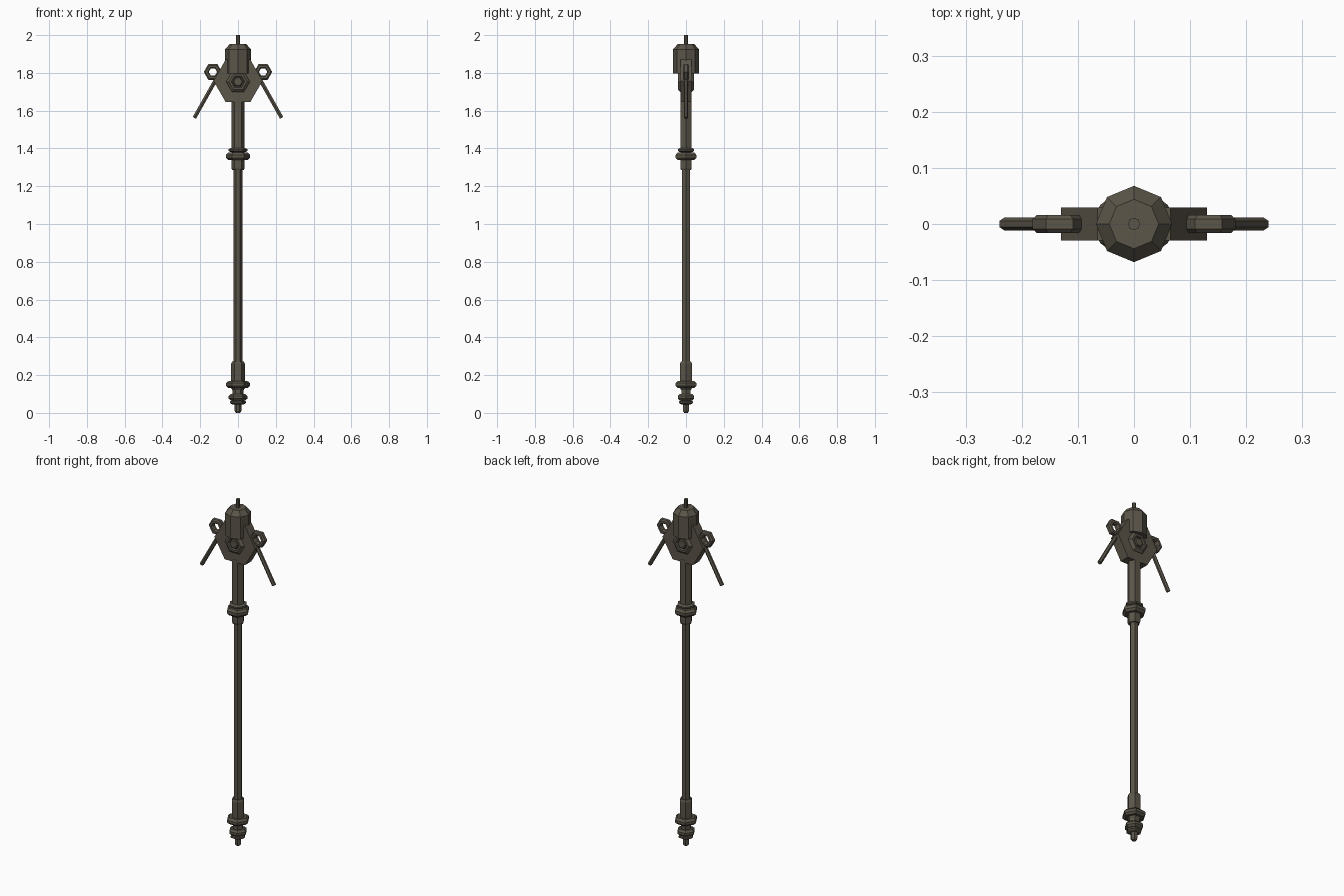
import bpy, bmesh, math
from mathutils import Matrix, Vector

if "Cube" in bpy.data.objects:
    bpy.data.objects.remove(bpy.data.objects["Cube"])

mat = bpy.data.materials.new("dark bronze")
mat.diffuse_color = (0.105, 0.092, 0.068, 1)
mat.use_nodes = True
mat.node_tree.nodes["Principled BSDF"].inputs["Base Color"].default_value = mat.diffuse_color


def lathe(name, profile, sides, matrix=Matrix(), closed=False):
    """Revolve (radius, height) points about local z with flat sides."""
    bm = bmesh.new()
    rings = []
    for r, h in profile:
        rings.append([bm.verts.new((r * math.cos(2 * math.pi * i / sides),
                                    r * math.sin(2 * math.pi * i / sides), h))
                      for i in range(sides)])
    pairs = list(zip(rings, rings[1:]))
    if closed:
        pairs.append((rings[-1], rings[0]))
    else:
        bm.faces.new(rings[0])
        bm.faces.new(rings[-1])
    for a, b in pairs:
        for i in range(sides):
            j = (i + 1) % sides
            bm.faces.new((a[i], a[j], b[j], b[i]))
    bm.transform(matrix)
    bmesh.ops.recalc_face_normals(bm, faces=bm.faces[:])
    me = bpy.data.meshes.new(name)
    bm.to_mesh(me)
    bm.free()
    me.materials.append(mat)
    ob = bpy.data.objects.new(name, me)
    bpy.context.collection.objects.link(ob)
    return ob


def along_y(x, z, sign=1):
    """Local z points along world y (sign 1 = towards -y)."""
    return Matrix.Translation((x, 0, z)) @ Matrix.Rotation(sign * math.pi / 2, 4, 'X')


def collar(name, z0, z1, r):
    """Hexagonal ring with chamfered rims."""
    c = (z1 - z0) * 0.3
    lathe(name, [(r - 0.012, z0), (r, z0 + c), (r, z1 - c), (r - 0.012, z1)], 6)


# Shaft, sleeves and foot
lathe("shaft", [(0.023, 0.2), (0.023, 1.35)], 6)
lathe("lower_sleeve", [(0.029, 0.05), (0.029, 0.12), (0.036, 0.13),
                       (0.036, 0.262), (0.03, 0.272)], 6)
lathe("upper_sleeve", [(0.03, 1.285), (0.035, 1.295), (0.035, 1.66)], 6)
lathe("foot_tip", [(0.011, 0), (0.018, 0.01), (0.018, 0.06)], 6)
collar("foot_collar_small", 0.045, 0.067, 0.042)
collar("foot_collar", 0.065, 0.1, 0.05)
collar("lower_collar", 0.132, 0.168, 0.063)
collar("upper_collar", 1.338, 1.378, 0.063)
collar("upper_collar_small", 1.38, 1.402, 0.05)

# Head: hexagonal plate, eight-sided cap and top pin
lathe("head_plate", [(0.13, -0.029), (0.13, 0.029)], 6, along_y(0, 1.758))
lathe("head_cap", [(0.068, 1.797), (0.068, 1.925), (0.044, 1.953)], 8)
lathe("top_pin", [(0.011, 1.94), (0.011, 2.0)], 8)

# Hexagonal bolts on front and back
for side, s in (("front", 1), ("back", -1)):
    m = along_y(0, 1.753, s)
    lathe(side + "_nut", [(0.065, 0.025), (0.06, 0.034), (0.048, 0.043), (0.036, 0.043),
                          (0.033, 0.034), (0.033, 0.025)], 6, m, closed=True)
    lathe(side + "_bolt", [(0.027, 0.02), (0.027, 0.038), (0.022, 0.042)], 6, m)

# Side eyelets and slanting arms
for side, s in (("right", 1), ("left", -1)):
    lathe(side + "_eyelet", [(0.04, -0.016), (0.048, -0.009), (0.048, 0.009), (0.04, 0.016),
                             (0.027, 0.016), (0.022, 0.009), (0.022, -0.009), (0.027, -0.016)],
          6, along_y(s * 0.133, 1.805), closed=True)
    a, b = Vector((s * 0.1, 0, 1.795)), Vector((s * 0.231, 0, 1.562))
    m = Matrix.Translation(a) @ (b - a).to_track_quat('Z', 'Y').to_matrix().to_4x4()
    lathe(side + "_arm", [(0.0115, 0), (0.0115, (b - a).length)], 6, m)
